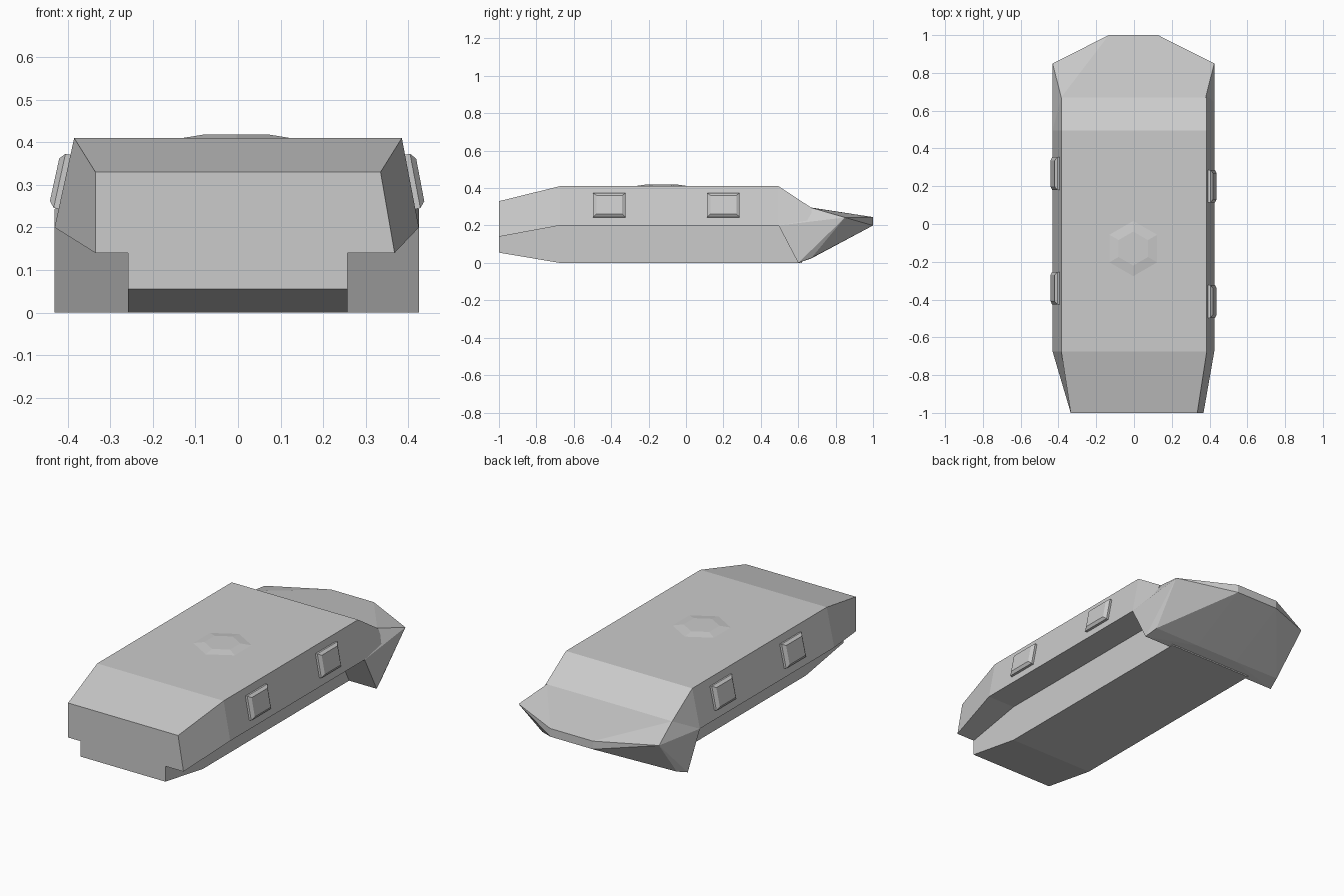
import bpy, bmesh, math
from mathutils import Vector

if "Cube" in bpy.data.objects:
    bpy.data.objects.remove(bpy.data.objects["Cube"])


def finish(bm, name):
    bmesh.ops.recalc_face_normals(bm, faces=bm.faces[:])
    me = bpy.data.meshes.new(name)
    bm.to_mesh(me)
    bm.free()
    ob = bpy.data.objects.new(name, me)
    bpy.context.collection.objects.link(ob)
    return ob


def loft(name, rings):
    """Skin equal-length rings of points and cap both ends."""
    bm = bmesh.new()
    vs = [[bm.verts.new(p) for p in r] for r in rings]
    n = len(vs[0])
    for a, b in zip(vs, vs[1:]):
        for i in range(n):
            j = (i + 1) % n
            bm.faces.new((a[i], a[j], b[j], b[i]))
    bm.faces.new(vs[0])
    bm.faces.new(vs[-1])
    return finish(bm, name)


CX = -0.003  # hull sits very slightly left of the centre


def section(y, top_w, top_z, left_w, right_w, low_z):
    return [(CX - left_w, y, low_z), (-top_w, y, top_z),
            (top_w, y, top_z), (CX + right_w, y, low_z)]


# Upper hull
loft("upper_hull", [
    section(-1.0, .335, .33, .332, .371, .14),
    section(-.675, .385, .41, .428, .428, .20),
    section(.495, .385, .41, .428, .428, .20),
    section(.67, .385, .295, .428, .428, .20)])

# Narrow keel below the hull
keel = [(-1, .055), (-.675, 0), (.62, 0), (.62, .25), (-1, .25)]
loft("keel", [[(x, y, z) for y, z in keel] for x in (-.258, .257)])

# Wedge-shaped nose with lip and skirt, as a convex solid
half = [(.382, .67, .295), (.13, .67, .296), (.428, .67, .20), (.428, .85, .243),
        (.13, 1, .245), (.13, 1, .20), (.39, .84, .205), (.13, .67, .024),
        (.41, .67, .026), (.428, .60, 0), (.428, .495, .20)]
bm = bmesh.new()
for s in (-1, 1):
    for x, y, z in half:
        bm.verts.new((CX + s * x, y, z))
res = bmesh.ops.convex_hull(bm, input=bm.verts[:])
loose = [v for v in bm.verts if not v.link_faces]
bmesh.ops.delete(bm, geom=loose, context='VERTS')
finish(bm, "nose_wedge")

# Low hexagonal roof hatch
loft("roof_hatch", [
    [(-.004 + r * math.sin(k * math.pi / 3), -.13 + r * math.cos(k * math.pi / 3), z)
     for k in range(6)] for r, z in ((.146, .405), (.146, .41), (.09, .418))])


# Bevelled side ports lying on the sloped walls
def port(name, side, yc):
    wall_low = Vector((CX + side * .428, 0, .20))
    wall_top = Vector((side * .385, 0, .41))
    up = (wall_top - wall_low).normalized()
    out = Vector((side * up.z, 0, -side * up.x))
    centre = wall_low + up * ((.307 - .20) / up.z) + Vector((0, yc, 0))
    rings = []
    for off, inset_y, inset_z in ((-.01, 0, 0), (.012, 0, 0), (.024, .018, .014)):
        hy, hz = .087 - inset_y, .065 - inset_z
        rings.append([centre + out * off + Vector((0, a * hy, 0)) + up * (b * hz)
                      for a, b in ((-1, -1), (1, -1), (1, 1), (-1, 1))])
    loft(name, rings)


for label, side, centres in (("right", 1, (-.41, .2)), ("left", -1, (-.34, .267))):
    for i, yc in enumerate(centres):
        port(f"{label}_port_{i + 1}", side, yc)
